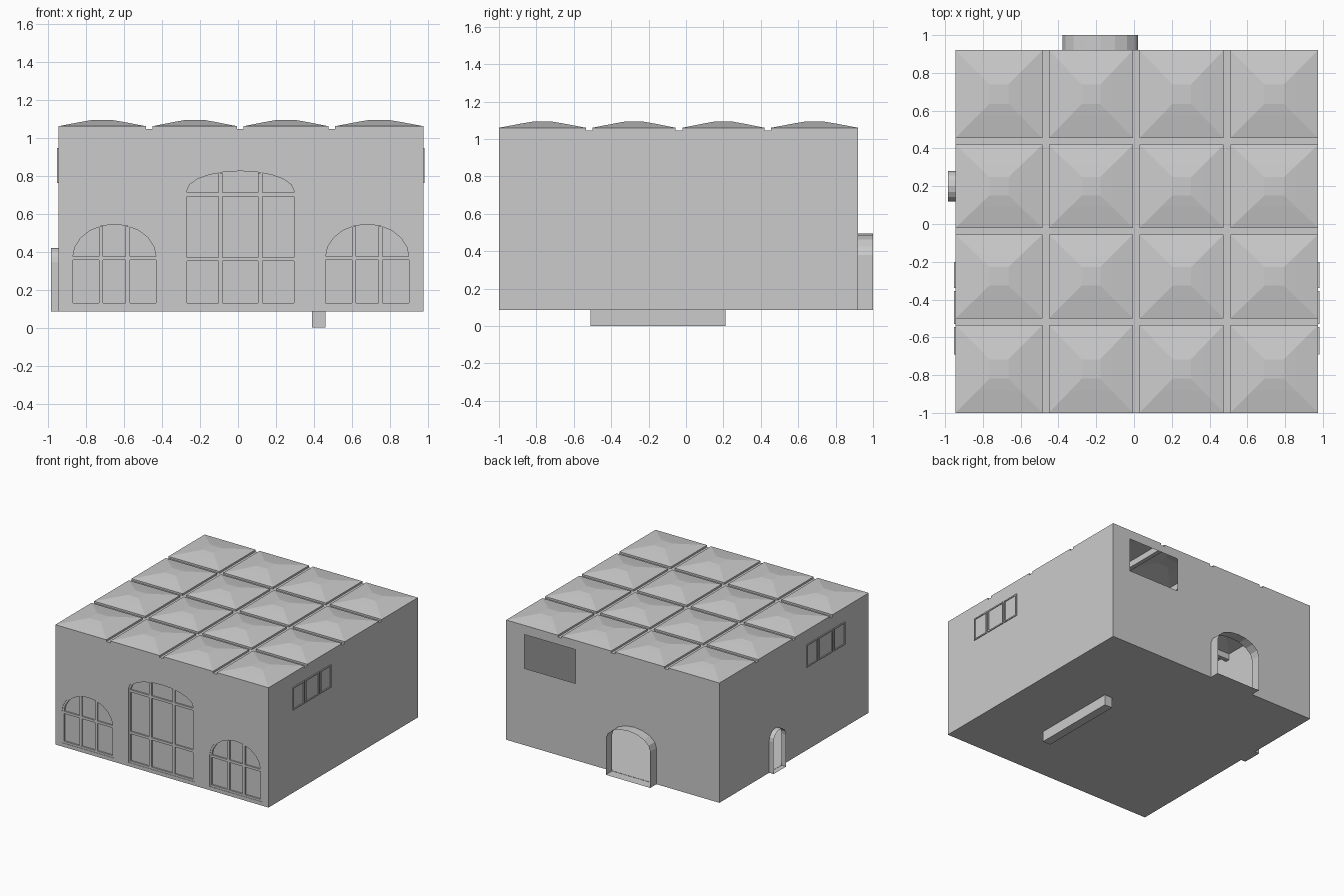
import bpy, bmesh
from math import cos, sin, pi
from mathutils import Vector

if "Cube" in bpy.data.objects:
    bpy.data.objects.remove(bpy.data.objects["Cube"])

X0, X1, Y0, Y1, Z0, ZB, ZT = -0.945, 0.975, -1.0, 0.92, 0.085, 1.045, 1.06
CENTRE = Vector((0, 0, 0.55))

# wall frames: u along the wall, v up, d outward
FRONT = lambda u, v, d=0: (u, Y0 - d, v)
BACK = lambda u, v, d=0: (u, Y1 + d, v)
LEFT = lambda u, v, d=0: (X0 - d, u, v)
RIGHT = lambda u, v, d=0: (X1 + d, u, v)


def finish(bm, name):
    me = bpy.data.meshes.new(name)
    bm.to_mesh(me)
    bm.free()
    ob = bpy.data.objects.new(name, me)
    bpy.context.collection.objects.link(ob)
    return ob


def rect(a, b, c, d):
    return [(a, c), (b, c), (b, d), (a, d)]


def arch(u, half, bottom, spring, top, n=8, t=0):
    """Round-headed outline, inset by t."""
    pts = [(u - half + t, bottom + t), (u + half - t, bottom + t)]
    return pts + [(u + (half - t) * cos(pi * i / n), spring + (top - t - spring) * sin(pi * i / n))
                  for i in range(n + 1)]


def sheet(name, frame, loops, d=0):
    """Flat sheet; the first loop is the outline, the others are holes."""
    bm = bmesh.new()
    for loop in loops:
        vs = [bm.verts.new(frame(u, v, d)) for u, v in loop]
        for i, v in enumerate(vs):
            bm.edges.new((vs[i - 1], v))
    bmesh.ops.triangle_fill(bm, edges=bm.edges[:], use_beauty=True)
    bm.normal_update()
    for f in bm.faces:
        if f.normal.dot(f.calc_center_median() - CENTRE) < 0:
            f.normal_flip()
    return finish(bm, name)


def strip(name, frame, loops):
    """Bridge matching loops given as (outline, depth)."""
    bm = bmesh.new()
    rings = [[bm.verts.new(frame(u, v, d)) for u, v in loop] for loop, d in loops]
    for a, b in zip(rings, rings[1:]):
        for i in range(len(a)):
            bm.faces.new((a[i - 1], a[i], b[i], b[i - 1]))
    bmesh.ops.recalc_face_normals(bm, faces=bm.faces[:])
    return finish(bm, name)


def box(name, lo, hi):
    bm = bmesh.new()
    bmesh.ops.create_cube(bm, size=1)
    for v in bm.verts:
        v.co = [(l + h) / 2 + c * (h - l) for l, h, c in zip(lo, hi, v.co)]
    return finish(bm, name)


# front windows: centre, half width, bottom, spring, top, muntin offset, crossbar heights
windows = [("centre_window", 0.0125, 0.2975, 0.115, 0.72, 0.84, 0.105, (0.36, 0.70)),
           ("left_window", -0.65, 0.235, 0.115, 0.37, 0.56, 0.07, (0.365,)),
           ("right_window", 0.68, 0.235, 0.115, 0.37, 0.56, 0.07, (0.365,))]
holes = []
for name, u, half, bot, spring, top, off, bars in windows:
    outer = arch(u, half, bot, spring, top, 10)
    inner = arch(u, half, bot, spring, top, 10, 0.016)
    holes.append(outer)
    strip(name + "_frame", FRONT, [(outer, 0), (outer, -0.003), (inner, -0.003), (inner, -0.015)])
    sheet(name + "_pane", FRONT, [inner], -0.015)
    for s in (-1, 1):
        c = u + s * off
        head = spring + (top - spring) * (1 - (off / half) ** 2) ** 0.5 - 0.018
        box(name + "_muntin", (c - 0.011, Y0 + 0.004, bot + 0.01), (c + 0.011, Y0 + 0.016, head))
    for z in bars:
        box(name + "_crossbar", (u - half + 0.012, Y0 + 0.004, z - 0.01),
            (u + half - 0.012, Y0 + 0.016, z + 0.01))

# walls and floor
back_door = arch(-0.178, 0.2, Z0, 0.38, 0.495)
left_door = arch(0.2, 0.08, Z0, 0.345, 0.42)
sheet("front_wall", FRONT, [rect(X0, X1, Z0, ZB)] + holes)
sheet("back_wall", BACK, [rect(X0, X1, Z0 - 0.0, ZB), rect(0.35, 0.81, 0.71, 0.985),
                          [(u, max(v, Z0 + 0.002)) for u, v in back_door]])
sheet("left_wall", LEFT, [rect(Y0, Y1, Z0, ZB), [(u, max(v, Z0 + 0.002)) for u, v in left_door]])
sheet("right_wall", RIGHT, [rect(Y0, Y1, Z0, ZB)])
sheet("floor", lambda u, v, d: (u, v, Z0), [rect(X0, X1, Y0, Y1)])

# open arched door passages
strip("back_passage", BACK, [(back_door, 0), (back_door, 0.08)])
strip("left_passage", LEFT, [(left_door, 0), (left_door, 0.04)])

# three-light windows high on both side walls
for side, frame in (("left", LEFT), ("right", RIGHT)):
    for a, b in ((-0.69, -0.545), (-0.53, -0.355), (-0.34, -0.2)):
        o, i = rect(a, b, 0.76, 0.945), rect(a + 0.01, b - 0.01, 0.77, 0.935)
        strip(side + "_high_window", frame, [(o, 0), (o, 0.007), (i, 0.007), (i, 0.001)])

# sill block under the floor
box("under_floor_block", (0.39, -0.51, 0), (0.46, 0.21, Z0))

# roof vaults in a four by four grid
xs = [(X0, -0.485), (-0.45, -0.005), (0.03, 0.475), (0.51, X1)]
ys = [(Y0, -0.535), (-0.5, -0.055), (-0.02, 0.42), (0.455, Y1)]
for xa, xb in xs:
    for ya, yb in ys:
        bm = bmesh.new()
        cx, cy, hx, hy = (xa + xb) / 2, (ya + yb) / 2, (xb - xa) / 2, (yb - ya) / 2
        rings = []
        for k, z in ((1, ZB), (1, ZT), (0.5, 1.082), (0.22, 1.093)):
            rings.append([bm.verts.new((cx + sx * k * hx, cy + sy * k * hy, z))
                          for sx, sy in ((-1, -1), (1, -1), (1, 1), (-1, 1))])
        for a, b in zip(rings, rings[1:]):
            for i in range(4):
                bm.faces.new((a[i - 1], a[i], b[i], b[i - 1]))
        bm.faces.new(rings[-1])
        bmesh.ops.recalc_face_normals(bm, faces=bm.faces[:])
        finish(bm, "roof_vault")

# beams forming the grooves between vaults
for (_, a), (b, _) in zip(xs, xs[1:]):
    box("roof_beam_long", (a, Y0, 1.01), (b, Y1, ZB))
for (_, a), (b, _) in zip(ys, ys[1:]):
    box("roof_beam_cross", (X0, a, 1.01), (X1, b, ZB))
